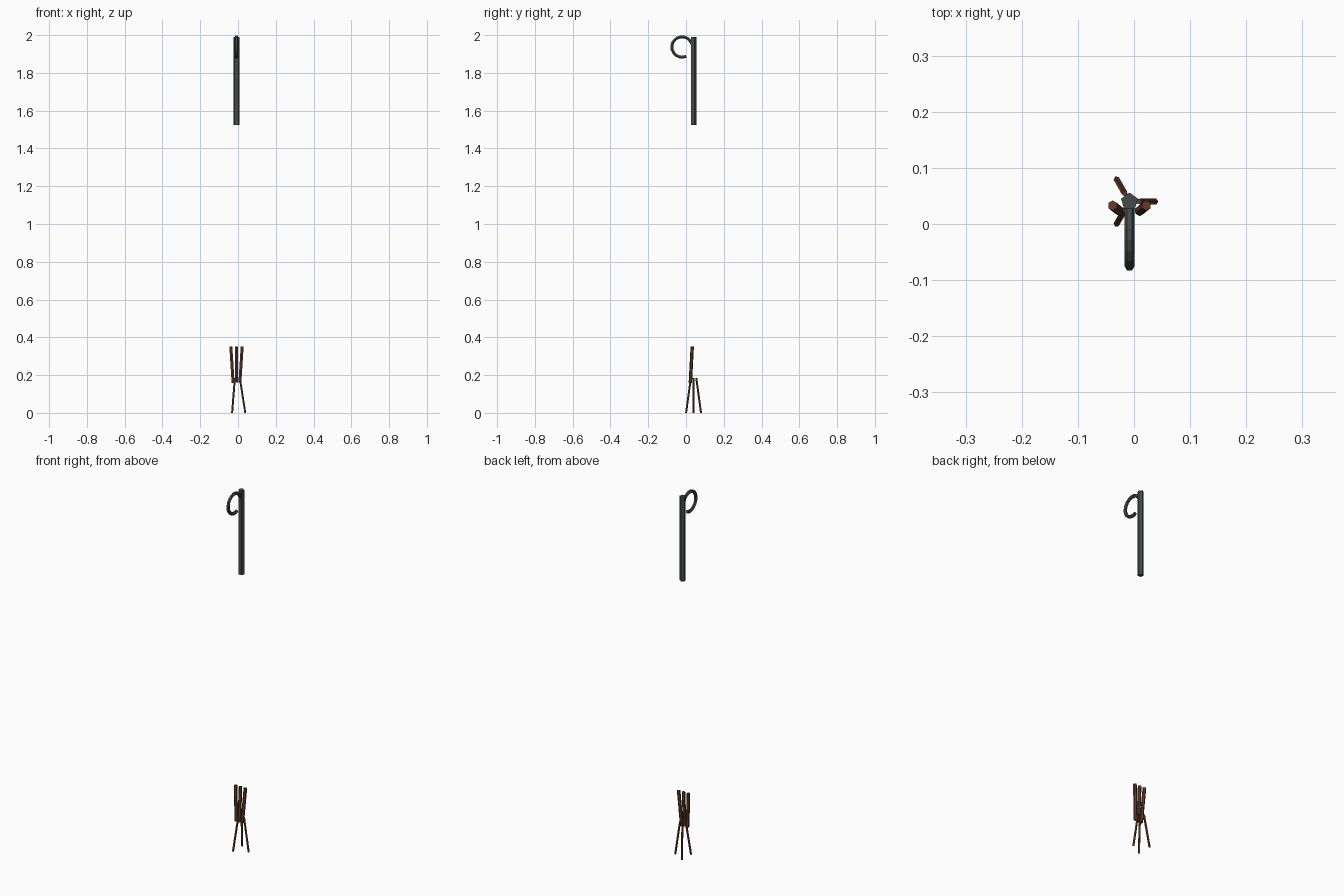
import bpy, bmesh, math
from mathutils import Vector

if "Cube" in bpy.data.objects:
    bpy.data.objects.remove(bpy.data.objects["Cube"])

CX, CY = -0.008, 0.04  # shaft axis


def material(name, rgb):
    m = bpy.data.materials.new(name)
    m.diffuse_color = (*rgb, 1)
    m.use_nodes = True
    m.node_tree.nodes["Principled BSDF"].inputs["Base Color"].default_value = m.diffuse_color
    return m


IRON = material("dark_iron", (0.06, 0.07, 0.065))
RUST = material("rusty_brown", (0.13, 0.045, 0.025))


def tube(name, points, side, radius, mat, sides=5):
    """Sweep a polygon along points; 'side' fixes the direction of its first corner."""
    pts = [Vector(p) for p in points]
    bm = bmesh.new()
    rings = []
    for i, p in enumerate(pts):
        t = (pts[min(i + 1, len(pts) - 1)] - pts[max(i - 1, 0)]).normalized()
        u = Vector(side)
        u = (u - t * u.dot(t)).normalized()
        v = t.cross(u)
        angles = [2 * math.pi * k / sides for k in range(sides)]
        rings.append([bm.verts.new(p + radius * (u * math.cos(a) + v * math.sin(a)))
                      for a in angles])
    for a, b in zip(rings, rings[1:]):
        for k in range(sides):
            j = (k + 1) % sides
            bm.faces.new((a[k], a[j], b[j], b[k]))
    bm.faces.new(rings[0][::-1])
    bm.faces.new(rings[-1])
    bmesh.ops.recalc_face_normals(bm, faces=bm.faces)
    me = bpy.data.meshes.new(name)
    bm.to_mesh(me)
    bm.free()
    me.materials.append(mat)
    ob = bpy.data.objects.new(name, me)
    bpy.context.collection.objects.link(ob)
    return ob


# Upper shaft
tube("upper_shaft", [(CX, CY, 1.525), (CX, CY, 1.99)], (0, 1, 0), 0.016, IRON)

# Open hook loop in the y-z plane
arc = []
for i in range(15):
    a = math.radians(18 + (294 - 18) * i / 14)
    arc.append((CX, -0.021 + 0.054 * math.cos(a), 1.937 + 0.054 * math.sin(a)))
tube("hook_loop", arc, (1, 0, 0), 0.009, IRON, 6)

# Three upright prongs, fanned out sideways
for n, s in (("left", -1), ("middle", 0), ("right", 1)):
    tube(n + "_prong", [(CX + s * 0.018, 0.023, 0.16), (CX + s * 0.030, 0.033, 0.352)],
         (0, 1, 0), 0.009, RUST, 6)

# Tripod legs
for i in range(3):
    d = Vector((math.cos(i * math.tau / 3), math.sin(i * math.tau / 3), 0))
    c = Vector((CX, CY, 0))
    tube(f"tripod_leg_{i + 1}", [c + d * 0.046, c + d * 0.017 + Vector((0, 0, 0.185))],
         d, 0.0055, RUST)
